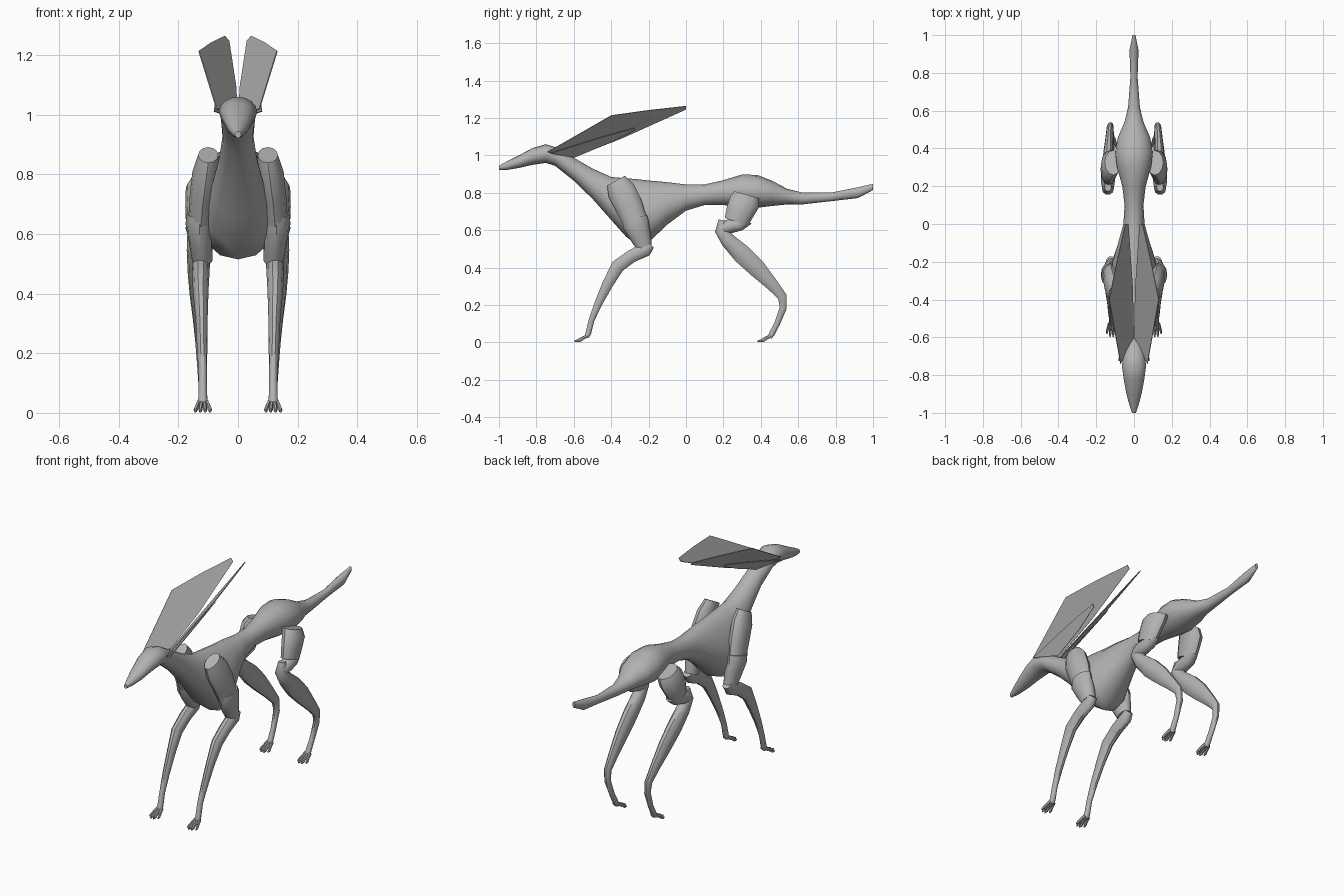
import bpy, bmesh, math
from mathutils import Vector

grey = bpy.data.materials.new("warm_grey")
grey.diffuse_color = (0.45, 0.45, 0.45, 1)


def finish(bm, name, mirror=False, angle=40):
    bmesh.ops.recalc_face_normals(bm, faces=bm.faces)
    me = bpy.data.meshes.new(name)
    bm.to_mesh(me)
    bm.free()
    ob = bpy.data.objects.new(name, me)
    bpy.context.collection.objects.link(ob)
    me.materials.append(grey)
    if mirror:
        ob.modifiers.new("Mirror", 'MIRROR')
    bpy.ops.object.select_all(action='DESELECT')
    ob.select_set(True)
    bpy.context.view_layer.objects.active = ob
    bpy.ops.object.shade_smooth_by_angle(angle=math.radians(angle))
    return ob


def loft(bm, rings):
    """Skin a list of point rings and cap both ends."""
    vs = [[bm.verts.new(p) for p in r] for r in rings]
    n = len(vs[0])
    for a, b in zip(vs, vs[1:]):
        for i in range(n):
            j = (i + 1) % n
            bm.faces.new((a[i], a[j], b[j], b[i]))
    bm.faces.new(vs[0])
    bm.faces.new(vs[-1])


def tube(bm, path, n=10):
    """Path rows: x, y, z, radius across x, radius in the side plane."""
    pts = [Vector(r[:3]) for r in path]
    rings = []
    for i, row in enumerate(path):
        d = pts[min(i + 1, len(pts) - 1)] - pts[max(i - 1, 0)]
        side = Vector((0, -d.z, d.y)).normalized()
        rings.append([pts[i] + Vector((row[3] * math.cos(t), 0, 0)) + side * row[4] * math.sin(t)
                      for t in (2 * math.pi * k / n for k in range(n))])
    loft(bm, rings)


def limb(name, path, n=10):
    bm = bmesh.new()
    tube(bm, path, n)
    return finish(bm, name, mirror=True)


# Body from nose to tail tip: y, top, bottom, half width
body = [(-1, .945, .922, .010), (-.96, .967, .922, .024), (-.9, .997, .932, .040),
        (-.82, 1.040, .950, .055), (-.75, 1.060, .960, .064), (-.70, 1.045, .945, .058),
        (-.6, .988, .865, .052), (-.5, .930, .768, .064), (-.4, .885, .655, .085),
        (-.32, .878, .565, .108), (-.25, .872, .515, .118), (-.2, .866, .535, .112),
        (-.1, .857, .630, .084), (0, .845, .705, .056), (.1, .845, .735, .050),
        (.2, .868, .735, .062), (.3, .898, .722, .090), (.38, .896, .720, .100),
        (.46, .865, .730, .085), (.54, .822, .738, .050), (.62, .802, .738, .031),
        (.78, .802, .756, .019), (.92, .830, .772, .024), (1, .848, .815, .008)]
bm = bmesh.new()
rings = []
for y, top, bot, w in body:
    pear = .35 * math.exp(-((y + .24) / .17) ** 2)   # chest is widest low down
    zc, h = (top + bot) / 2, (top - bot) / 2
    rings.append([(w * math.cos(t) * (1 - pear * math.sin(t)), y, zc + h * math.sin(t))
                  for t in (2 * math.pi * k / 16 for k in range(16))])
loft(bm, rings)
finish(bm, "body", angle=50)


# Ears: flat blades lying on one tilted plane, with a small blade under each
def blade(name, outline, drop):
    bm = bmesh.new()
    out = Vector((.052, .017, -.0455)).normalized()
    pts = [Vector((.07 - .325 * (y + .74) + .875 * (z - 1.02), y, z)) for y, z in outline]
    loft(bm, [[p + out * d for p in pts] for d in (drop, drop + .004)])
    finish(bm, name, mirror=True, angle=20)


blade("ear", [(-.74, 1.02), (-.4, 1.215), (-.2, 1.243), (0, 1.265), (0, 1.248),
              (-.34, 1.095), (-.60, .992)], 0)
blade("inner_ear", [(-.73, 1.022), (-.45, 1.11), (-.28, 1.157), (-.28, 1.145),
                    (-.42, 1.075), (-.6, 1.0)], .014)

# Front legs: shoulder shell, elbow cuff, lower leg
limb("shoulder", [(.100, -.375, .865, .034, .055), (.108, -.345, .81, .045, .076),
                  (.118, -.305, .73, .044, .074), (.125, -.272, .645, .042, .066)], 12)
limb("elbow_cuff", [(.126, -.275, .668, .046, .068), (.130, -.268, .635, .046, .070),
                    (.124, -.245, .57, .040, .058), (.120, -.222, .51, .034, .042)], 12)
limb("front_leg", [(.122, -.19, .525, .024, .026), (.124, -.215, .498, .030, .040),
                   (.125, -.29, .462, .029, .036), (.125, -.365, .408, .026, .038),
                   (.122, -.42, .31, .020, .030), (.120, -.468, .21, .017, .022),
                   (.118, -.505, .12, .014, .016), (.118, -.522, .05, .015, .016),
                   (.118, -.532, .028, .018, .012)])

# Hind legs: thigh shell, knee, lower leg with hock
limb("thigh", [(.110, .325, .79, .045, .068), (.125, .315, .755, .050, .082),
               (.133, .285, .69, .044, .074), (.135, .27, .645, .040, .066)], 12)
limb("knee", [(.132, .31, .665, .030, .050), (.136, .285, .632, .036, .036),
              (.138, .23, .62, .038, .038), (.138, .185, .602, .030, .030)], 12)
limb("hind_leg", [(.138, .195, .655, .018, .022), (.138, .188, .60, .032, .036),
                  (.138, .225, .545, .034, .042), (.137, .30, .472, .032, .054),
                  (.134, .38, .395, .028, .050), (.130, .46, .31, .021, .035),
                  (.127, .515, .245, .017, .026), (.124, .520, .185, .015, .020),
                  (.120, .487, .10, .013, .016), (.118, .458, .045, .015, .016),
                  (.118, .448, .026, .018, .012)])

# Feet: four splayed toes each
for name, y0 in (("front_toes", -.525), ("hind_toes", .455)):
    bm = bmesh.new()
    for k in (-1.5, -.5, .5, 1.5):
        reach = .072 if abs(k) < 1 else .056
        x = .118 + k * .009
        tube(bm, [(x, y0, .036, .007, .010), (x + k * .004, y0 - reach * .45, .022, .007, .009),
                  (x + k * .007, y0 - reach * .75, .010, .007, .009),
                  (x + k * .008, y0 - reach, .006, .003, .005)], 6)
    finish(bm, name, mirror=True)
